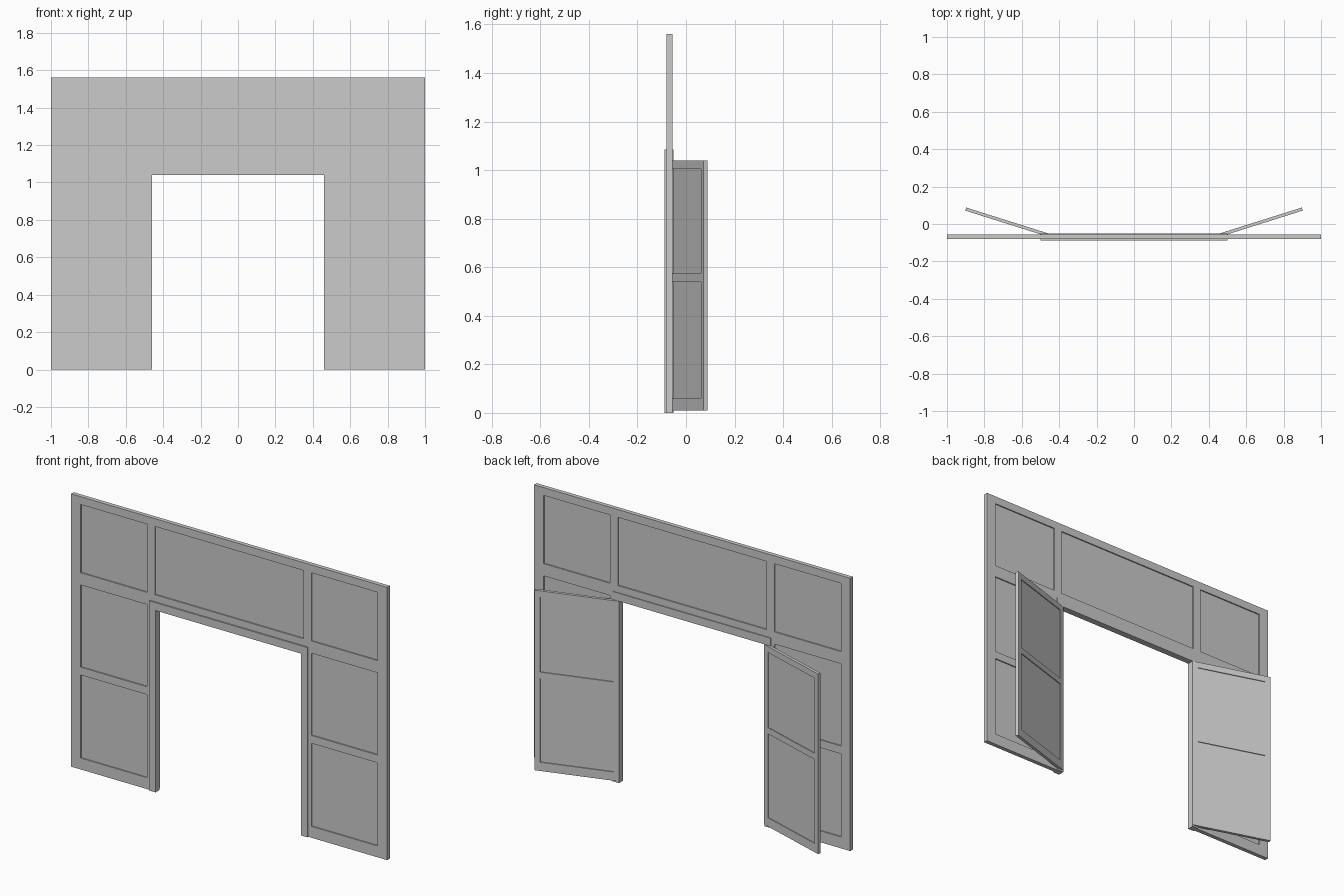
import bpy, bmesh
from math import radians
from mathutils import Matrix, Vector

cube = bpy.data.objects.get("Cube")
if cube:
    bpy.data.objects.remove(cube, do_unlink=True)

grey = bpy.data.materials.new("plain grey")
grey.use_nodes = True
COLOUR = (0.6, 0.6, 0.6, 1)
grey.diffuse_color = COLOUR
grey.node_tree.nodes["Principled BSDF"].inputs["Base Color"].default_value = COLOUR


def lattice(name, xs, zs, y0, y1, keep, matrix=Matrix()):
    """Extrude the kept cells of an x-z grid from y0 to y1."""
    bm = bmesh.new()
    grid = {}

    def corner(i, k):
        if (i, k) not in grid:
            grid[i, k] = bm.verts.new((xs[i], y0, zs[k]))
        return grid[i, k]

    for i in range(len(xs) - 1):
        for k in range(len(zs) - 1):
            if keep(i, k):
                bm.faces.new([corner(i, k), corner(i + 1, k),
                              corner(i + 1, k + 1), corner(i, k + 1)])
    result = bmesh.ops.extrude_face_region(bm, geom=bm.faces[:], use_keep_orig=True)
    moved = [g for g in result["geom"] if isinstance(g, bmesh.types.BMVert)]
    bmesh.ops.translate(bm, verts=moved, vec=Vector((0, y1 - y0, 0)))
    bmesh.ops.transform(bm, matrix=matrix, verts=bm.verts[:])
    bmesh.ops.recalc_face_normals(bm, faces=bm.faces[:])
    mesh = bpy.data.meshes.new(name)
    bm.to_mesh(mesh)
    bm.free()
    mesh.materials.append(grey)
    obj = bpy.data.objects.new(name, mesh)
    bpy.context.collection.objects.link(obj)
    return obj


def panelled(name, xs, zs, y0, y1, recess, is_open, matrix=Matrix()):
    """Stiles and rails with thin recessed panels in the odd cells."""
    def is_panel(i, k):
        return i % 2 == 1 and k % 2 == 1 and not is_open(i, k)

    lattice(name + "_frame", xs, zs, y0, y1,
            lambda i, k: not is_open(i, k) and not is_panel(i, k), matrix)
    lattice(name + "_panels", xs, zs, y0 + recess, y1 - recess, is_panel, matrix)


# Wall with a doorway in the middle bay
wall_x = [-1, -0.94, -0.52, -0.47, 0.47, 0.52, 0.94, 1]
wall_z = [0, 0.065, 0.54, 0.585, 1.055, 1.125, 1.515, 1.56]
panelled("wall", wall_x, wall_z, -0.08, -0.056, 0.007,
         lambda i, k: i == 3 and k < 4)

# Casing around the doorway
lattice("door_casing", [-0.5, -0.46, 0.46, 0.5], [0, 1.04, 1.085],
        -0.088, -0.051, lambda i, k: (i, k) != (1, 0))

# Pair of doors, swung open to the back
door_x = [0, 0.03, 0.428, 0.458]
door_z = [0.01, 0.06, 0.54, 0.575, 1.005, 1.04]
swing = Matrix.Translation((0.46, -0.05, 0)) @ Matrix.Rotation(radians(17.5), 4, "Z")
for side, sign in (("left", 1), ("right", -1)):
    flip = Matrix.Diagonal((sign, 1, 1, 1))
    panelled(side + "_door", door_x, door_z, -0.017, 0, 0.005,
             lambda i, k: False, flip @ swing)
